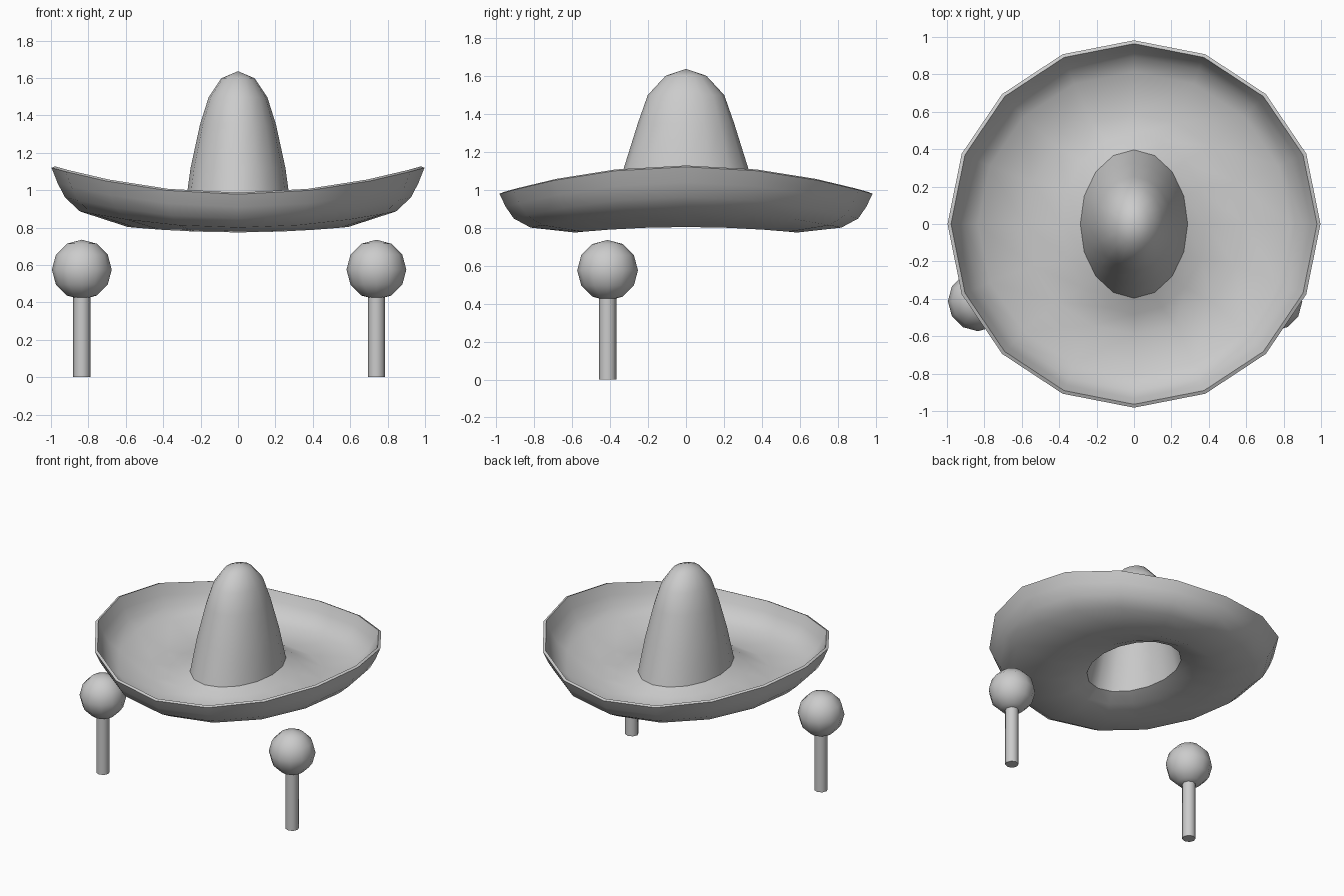
import bpy, bmesh, math

if "Cube" in bpy.data.objects:
    bpy.data.objects.remove(bpy.data.objects["Cube"])

SIDES = 16


def finish(name, bm):
    bmesh.ops.recalc_face_normals(bm, faces=bm.faces)
    mesh = bpy.data.meshes.new(name)
    bm.to_mesh(mesh)
    bm.free()
    ob = bpy.data.objects.new(name, mesh)
    bpy.context.collection.objects.link(ob)
    return ob


def smooth(ob, angle=48):
    bpy.ops.object.select_all(action='DESELECT')
    bpy.context.view_layer.objects.active = ob
    ob.select_set(True)
    bpy.ops.object.shade_smooth_by_angle(angle=math.radians(angle))


# Hat: oval rings (x radius, y radius, z) of the inner/under surface, rim to crown
profile = [
    (0.997, 0.982, 0.978), (0.965, 0.95, 0.91), (0.925, 0.907, 0.848),
    (0.845, 0.818, 0.80), (0.59, 0.585, 0.774), (0.38, 0.475, 0.815),
    (0.272, 0.382, 0.86), (0.234, 0.306, 1.115), (0.184, 0.234, 1.345),
    (0.139, 0.184, 1.488), (0.076, 0.096, 1.583),
]
bm = bmesh.new()
rings = []
for rx, ry, z in profile:
    ring = []
    for i in range(SIDES):
        a = 2 * math.pi * i / SIDES
        # the brim curls up towards the left and right
        lift = 0.143 * rx ** 3 * math.cos(a) ** 2 if z < 1 else 0
        ring.append(bm.verts.new((rx * math.cos(a), ry * math.sin(a), z + lift)))
    rings.append(ring)
for lo, hi in zip(rings, rings[1:]):
    for i in range(SIDES):
        j = (i + 1) % SIDES
        bm.faces.new((lo[i], lo[j], hi[j], hi[i]))
tip = bm.verts.new((0, 0, 1.616))
for i in range(SIDES):
    bm.faces.new((rings[-1][i], rings[-1][(i + 1) % SIDES], tip))
bm.normal_update()
hat = finish("hat", bm)
# make sure normals face up, so the thickness grows upwards
if hat.data.polygons[-1].normal.z < 0:
    hat.data.flip_normals()
sol = hat.modifiers.new("thickness", 'SOLIDIFY')
sol.thickness = 0.02
sol.offset = 1
bpy.context.view_layer.objects.active = hat
hat.select_set(True)
bpy.ops.object.modifier_apply(modifier=sol.name)
smooth(hat)

# Maracas: a ball on a straight handle, one each side
for side, x in (("left", -0.835), ("right", 0.74)):
    bpy.ops.mesh.primitive_uv_sphere_add(segments=12, ring_count=6, radius=0.16,
                                         location=(x, -0.413, 0.575))
    ball = bpy.context.object
    ball.name = side + "_maraca_ball"
    smooth(ball)
    bpy.ops.mesh.primitive_cylinder_add(vertices=8, radius=0.046, depth=0.44,
                                        location=(x, -0.413, 0.22))
    handle = bpy.context.object
    handle.name = side + "_maraca_handle"
    smooth(handle)
